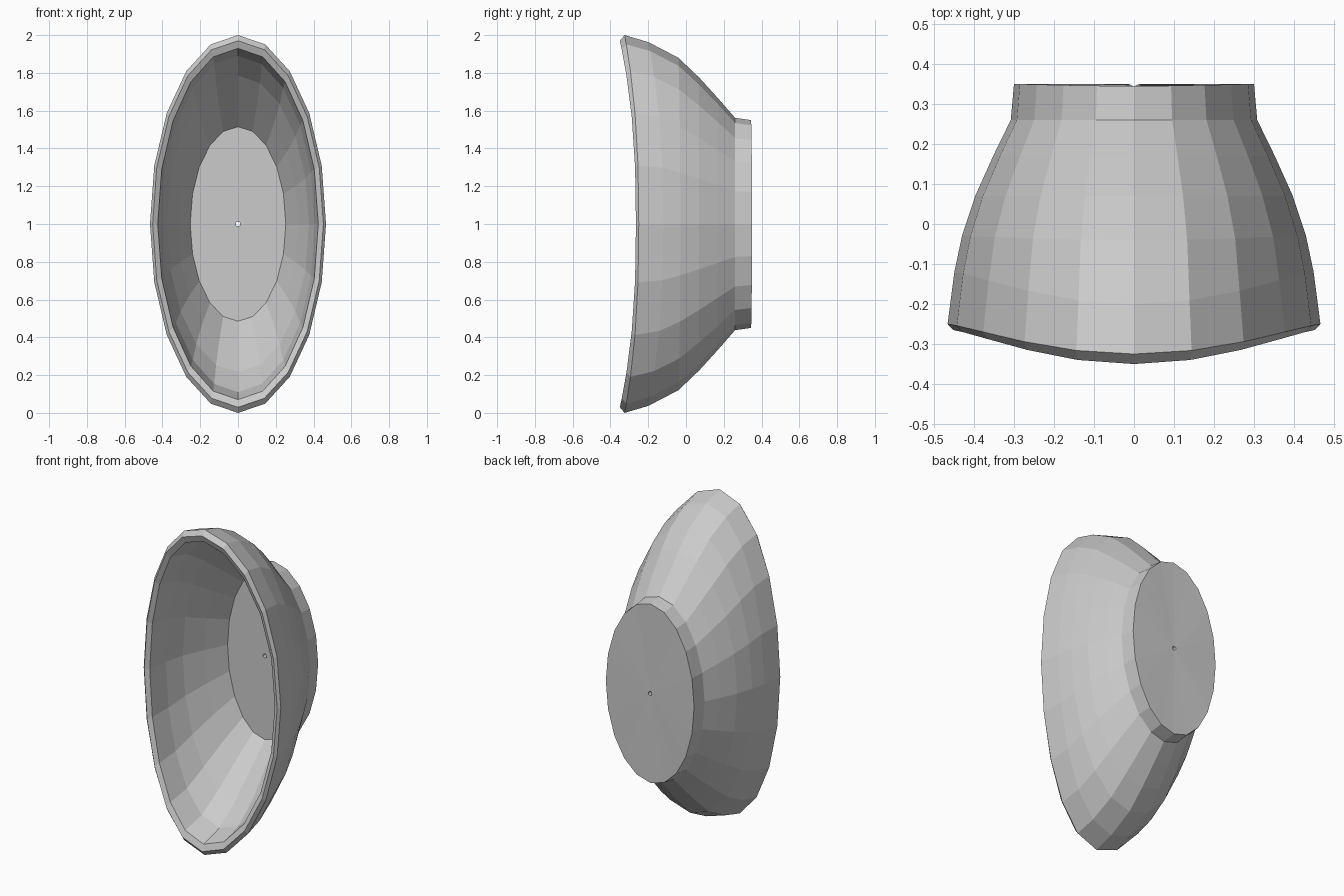
import bpy, bmesh, math

SIDES = 20

# Closed bowl section: y at the sides, y at top and bottom, half width, half height
SECTION = [
    (0.350, 0.345, 0.012, 0.012),   # drain hole, back
    (0.350, 0.345, 0.300, 0.550),   # foot
    (0.260, 0.260, 0.308, 0.562),
    (0.170, 0.170, 0.352, 0.665),   # outer wall
    (0.070, 0.070, 0.397, 0.775),
    (-0.030, -0.040, 0.430, 0.880),
    (-0.120, -0.200, 0.449, 0.963),
    (-0.250, -0.325, 0.466, 1.000), # rim
    (-0.265, -0.350, 0.452, 0.970),
    (-0.250, -0.335, 0.425, 0.930),
    (-0.120, -0.180, 0.407, 0.890), # inner wall
    (0.000, -0.030, 0.376, 0.785),
    (0.130, 0.120, 0.318, 0.645),
    (0.260, 0.260, 0.253, 0.515),   # floor
    (0.260, 0.260, 0.012, 0.012),   # drain hole, front
]


def ring(bm, y_side, y_top, rx, rz):
    verts = []
    for i in range(SIDES):
        a = 2 * math.pi * i / SIDES
        s, c = math.sin(a), math.cos(a)
        y = y_side + (y_top - y_side) * abs(c) ** 2.5
        verts.append(bm.verts.new((rx * s, y, 1 + rz * c)))
    return verts


# Oval bowl, opening towards the front
bm = bmesh.new()
rings = [ring(bm, *row) for row in SECTION]
for a, b in zip(rings, rings[1:] + rings[:1]):
    for i in range(SIDES):
        j = (i + 1) % SIDES
        bm.faces.new((a[i], a[j], b[j], b[i]))
bmesh.ops.recalc_face_normals(bm, faces=bm.faces)
mesh = bpy.data.meshes.new("oval_bowl")
bm.to_mesh(mesh)
bm.free()
bpy.context.collection.objects.link(bpy.data.objects.new("oval_bowl", mesh))
